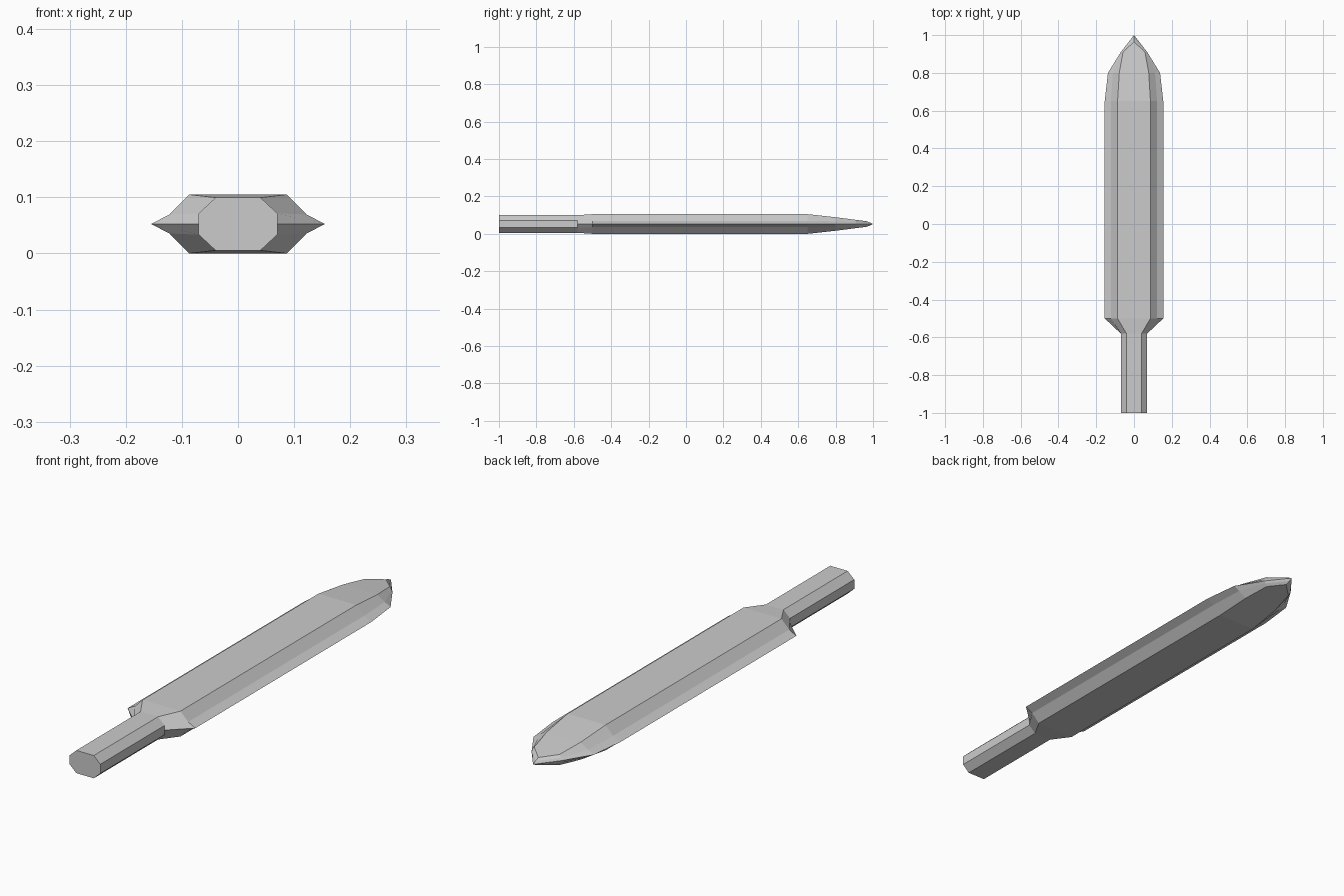
import bpy, bmesh

if "Cube" in bpy.data.objects:
    bpy.data.objects.remove(bpy.data.objects["Cube"])

ZC = 0.0525  # mid-height of the whole piece


def ring(quarter):
    """Mirror a quarter section (top corner, shoulder, edge) into a 10-point ring."""
    right = [(x, y, ZC + h) for x, y, h in quarter]
    right += [(x, y, ZC - h) for x, y, h in reversed(quarter[:2])]
    return right + [(-x, y, z) for x, y, z in reversed(right)]


def section(y, top, mid, edge):
    return ring([(top[0], y, top[1]), (mid[0], y, mid[1]), (edge, y, 0)])


def loft(name, rings, cap_start=False):
    bm = bmesh.new()
    rows = [[bm.verts.new(p) for p in r] for r in rings]
    for a, b in zip(rows, rows[1:]):
        for i in range(len(a)):
            j = (i + 1) % len(a)
            bm.faces.new((a[i], a[j], b[j], b[i]))
    if cap_start:
        bm.faces.new(rows[0])
    bmesh.ops.remove_doubles(bm, verts=bm.verts, dist=0.0005)
    bmesh.ops.recalc_face_normals(bm, faces=bm.faces)
    mesh = bpy.data.meshes.new(name)
    bm.to_mesh(mesh)
    bm.free()
    obj = bpy.data.objects.new(name, mesh)
    bpy.context.collection.objects.link(obj)
    return obj


# Handle: eight-sided bar (side midpoints added to meet the blade edge)
grip = ((0.04, 0.047), (0.07, 0.019), 0.07)
loft("handle", [section(-1.0, *grip), section(-0.58, *grip)], cap_start=True)

# Blade: shoulder, straight body, then a tapering point
body = ((0.087, 0.0525), (0.122, 0.017), 0.155)
tip = ring([(0, 0.965, 0.015), (0, 0.985, 0.008), (0, 1.0, 0)])
blade = loft("blade", [
    section(-0.58, *grip),
    section(-0.5, *body),
    section(0.65, *body),
    section(0.8, (0.078, 0.036), (0.112, 0.014), 0.138),
    section(0.91, (0.058, 0.022), (0.066, 0.010), 0.07),
    tip,
])
# Make sure the open shell faces outwards
for obj in (blade, bpy.data.objects["handle"]):
    top = max(obj.data.polygons, key=lambda p: p.center.z)
    if top.normal.z < 0:
        obj.data.flip_normals()
